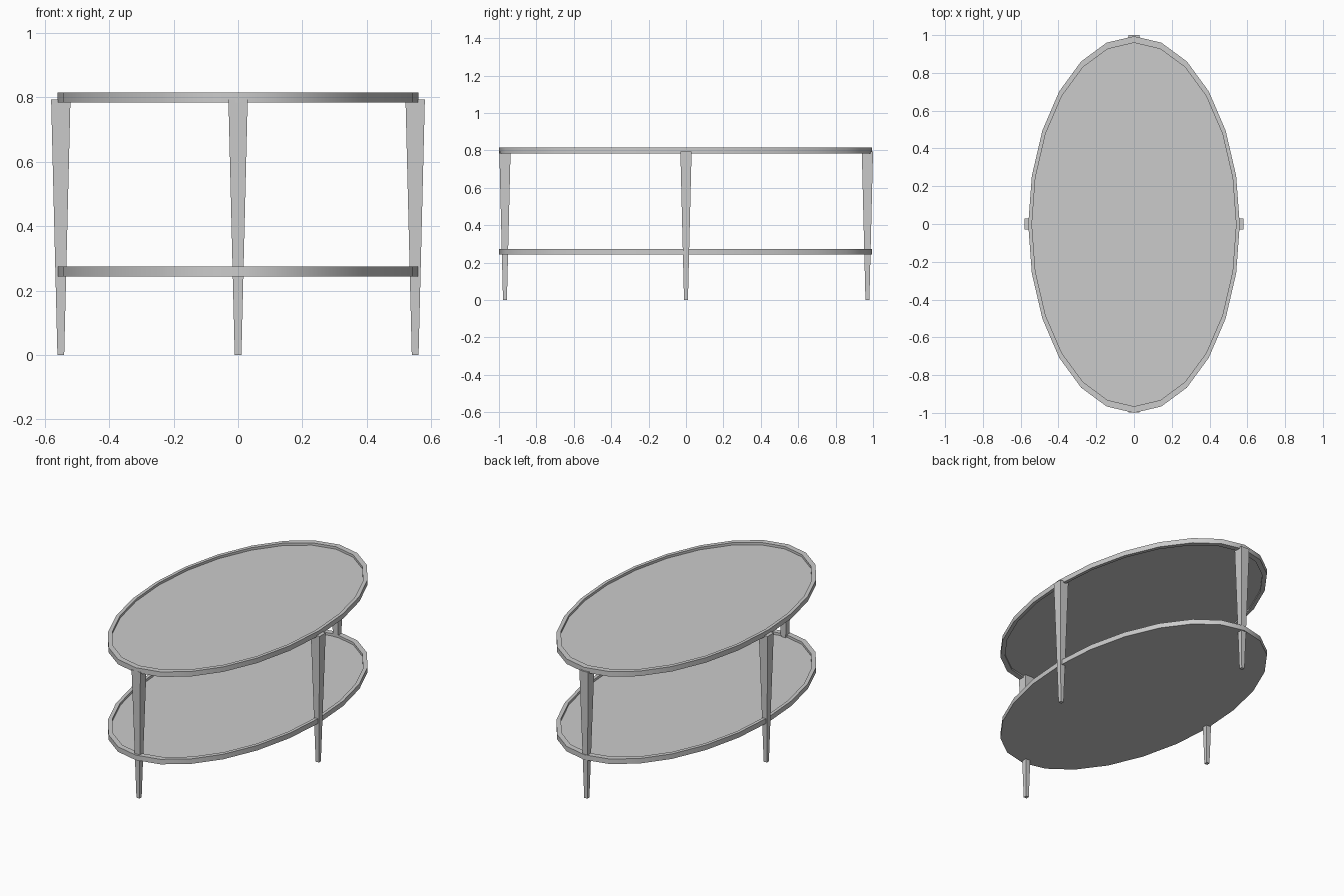
import bpy
import bmesh
import math

cube = bpy.data.objects.get("Cube")
if cube:
    bpy.data.objects.remove(cube, do_unlink=True)

SIDES = 24
RX, RY = 0.56, 0.997      # half-axes of the oval trays
CENTRE_Y = -0.003
INNER = 0.965             # inner edge of the rim, as a share of the outer

grey = bpy.data.materials.new("light_grey")
grey.use_nodes = True
grey.diffuse_color = (0.6, 0.6, 0.6, 1)
grey.node_tree.nodes["Principled BSDF"].inputs["Base Color"].default_value = (0.6, 0.6, 0.6, 1)


def finish(name, bm):
    bmesh.ops.recalc_face_normals(bm, faces=bm.faces)
    mesh = bpy.data.meshes.new(name)
    bm.to_mesh(mesh)
    bm.free()
    mesh.materials.append(grey)
    obj = bpy.data.objects.new(name, mesh)
    bpy.context.collection.objects.link(obj)
    return obj


def oval_tray(name, profile):
    """Sweep (scale, z) points round an oval and cap both ends."""
    bm = bmesh.new()
    rings = []
    for scale, z in profile:
        ring = []
        for i in range(SIDES):
            a = math.tau * i / SIDES
            ring.append(bm.verts.new((RX * scale * math.cos(a),
                                      CENTRE_Y + RY * scale * math.sin(a), z)))
        rings.append(ring)
    for low, high in zip(rings, rings[1:]):
        for i in range(SIDES):
            j = (i + 1) % SIDES
            bm.faces.new((low[i], low[j], high[j], high[i]))
    bm.faces.new(rings[0])
    bm.faces.new(rings[-1])
    obj = finish(name, bm)
    bpy.ops.object.select_all(action='DESELECT')
    obj.select_set(True)
    bpy.context.view_layer.objects.active = obj
    bpy.ops.object.shade_smooth_by_angle(angle=math.radians(30))


def tapered_leg(name, x, y):
    """Square leg that narrows towards the floor."""
    bm = bmesh.new()
    bmesh.ops.create_cube(bm, size=1)
    for v in bm.verts:
        width = 0.06 if v.co.z > 0 else 0.021
        v.co = (x + v.co.x * width, y + v.co.y * width, 0.793 if v.co.z > 0 else 0)
    finish(name, bm)


# Upper tray: rim standing above and below a thin panel
oval_tray("upper_tray", [(INNER, 0.794), (INNER, 0.784), (1, 0.784),
                         (1, 0.815), (INNER, 0.815), (INNER, 0.800)])

# Lower tray: rim above a flush base
oval_tray("lower_tray", [(1, 0.243), (1, 0.274), (INNER, 0.274), (INNER, 0.259)])

# Four legs on the axes of the oval
for name, x, y in (("left_leg", 0.55, 0), ("right_leg", -0.55, 0),
                   ("front_leg", 0, -0.968), ("back_leg", 0, 0.97)):
    tapered_leg(name, x, y)
